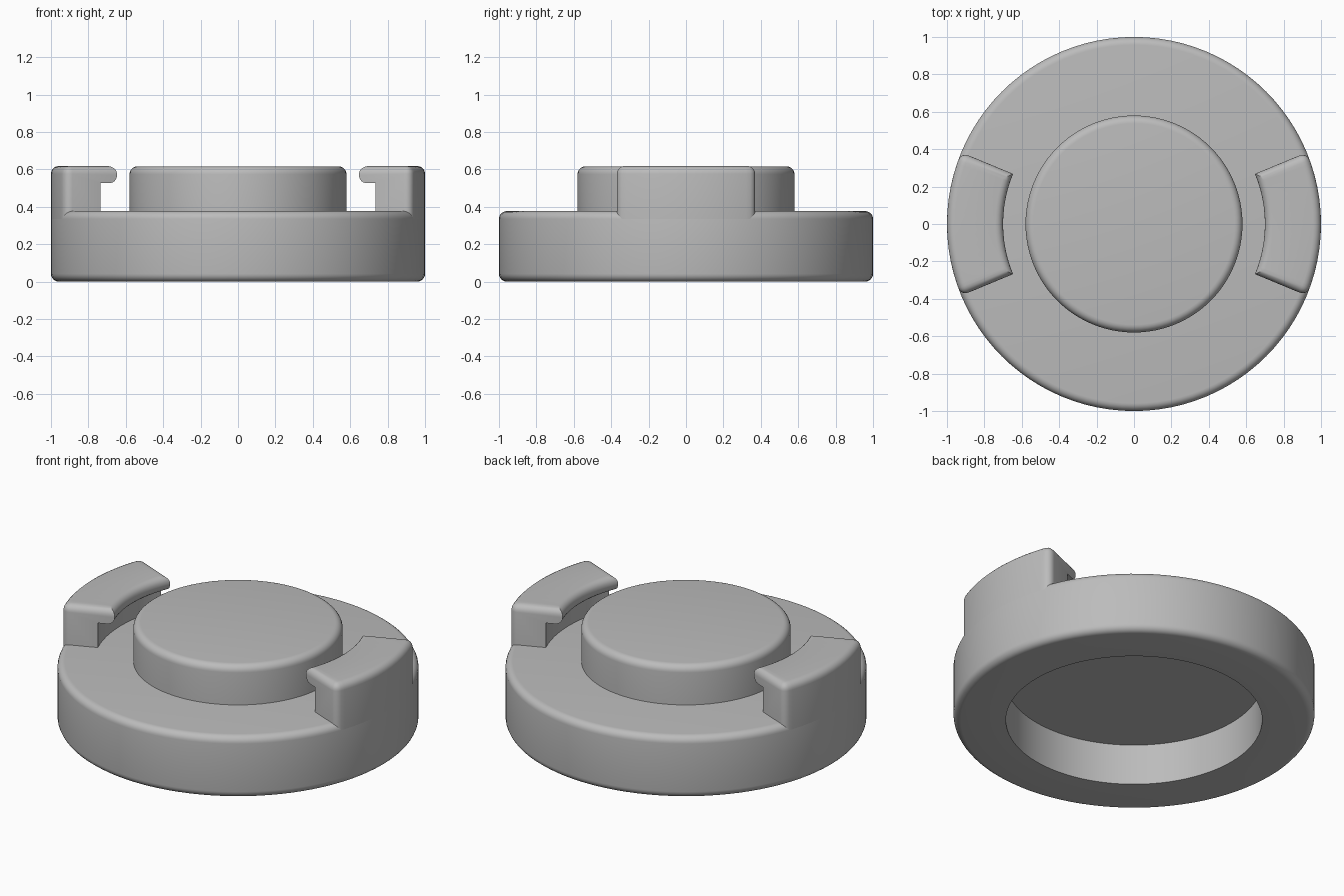
import bpy, bmesh
from math import pi, cos, sin
from mathutils import Vector, Matrix

cube = bpy.data.objects.get("Cube")
if cube:
    bpy.data.objects.remove(cube)

SEGMENTS = 96
ROUND = 0.042

grey = bpy.data.materials.new("satin grey")
grey.use_nodes = True
colour = (0.5, 0.5, 0.5, 1)
grey.diffuse_color = colour
grey.node_tree.nodes["Principled BSDF"].inputs["Base Color"].default_value = colour


def finish(bm, name):
    """Turn the bmesh into a smooth-shaded object."""
    bmesh.ops.recalc_face_normals(bm, faces=bm.faces)
    mesh = bpy.data.meshes.new(name)
    bm.to_mesh(mesh)
    bm.free()
    mesh.materials.append(grey)
    obj = bpy.data.objects.new(name, mesh)
    bpy.context.collection.objects.link(obj)
    bpy.ops.object.select_all(action="DESELECT")
    obj.select_set(True)
    bpy.context.view_layer.objects.active = obj
    bpy.ops.object.shade_smooth_by_angle(angle=pi / 6)
    return obj


def arc(r, z, start, steps=6):
    """Quarter round in the profile plane, about centre (r, z)."""
    angles = [start + pi / 2 * i / steps for i in range(steps + 1)]
    return [(r + ROUND * cos(a), z + ROUND * sin(a)) for a in angles]


def lathe(name, profile):
    bm = bmesh.new()
    verts = [bm.verts.new((r, 0, z)) for r, z in profile]
    edges = [bm.edges.new(pair) for pair in zip(verts, verts[1:])]
    bmesh.ops.spin(bm, geom=verts + edges, cent=(0, 0, 0), axis=(0, 0, 1),
                   angle=2 * pi, steps=SEGMENTS, use_duplicate=False)
    bmesh.ops.remove_doubles(bm, verts=bm.verts, dist=0.0001)
    return finish(bm, name)


# Round base with a blind recess underneath
BASE_TOP = 0.377
lathe("base", [(0, 0.25), (0.71, 0.25), (0.71, 0)]
      + arc(1 - ROUND, ROUND, -pi / 2)
      + arc(1 - ROUND, BASE_TOP - ROUND, 0) + [(0, BASE_TOP)])

# Raised central boss
KNOB_TOP = 0.616
lathe("central_boss", [(0.58, BASE_TOP - 0.03)]
      + arc(0.58 - ROUND, KNOB_TOP - ROUND, 0) + [(0, KNOB_TOP)])


# Hooked clips on either side, swept from an overhanging section
def clip(name, turn):
    top, lip_r, half = 0.618, 0.70, pi / 8
    section = [(1, BASE_TOP - ROUND), (1, top), (lip_r, top),
               (lip_r, 0.527), (0.795, 0.527), (0.795, BASE_TOP - ROUND)]
    bm = bmesh.new()
    verts = [bm.verts.new((r, 0, z)) for r, z in section]
    bmesh.ops.rotate(bm, verts=verts, cent=(0, 0, 0),
                     matrix=Matrix.Rotation(-half, 3, "Z"))
    first = bm.faces.new(verts)
    swept = bmesh.ops.spin(bm, geom=[first], cent=(0, 0, 0), axis=(0, 0, 1),
                           angle=2 * half, steps=SEGMENTS // 8,
                           use_duplicate=False)
    end = [g for g in swept["geom_last"] if isinstance(g, bmesh.types.BMFace)]
    if first.is_valid and not any(len(f.verts) == 6 and f not in end for f in bm.faces):
        first = bm.faces.new(verts)
    bmesh.ops.remove_doubles(bm, verts=bm.verts, dist=0.0001)
    bmesh.ops.recalc_face_normals(bm, faces=bm.faces)

    # Round the top rim, the outer corners and the nose of the hook
    def rounded(e):
        if e.calc_face_angle(0) < 0.5:
            return False
        a, b = (v.co for v in e.verts)
        radii = [Vector((p.x, p.y)).length for p in (a, b)]
        on_top = min(a.z, b.z) > top - 0.001
        outer = min(radii) > 0.999 and max(a.z, b.z) > top - 0.001
        nose = max(radii) < lip_r + 0.001 and abs(a.z - b.z) < 0.001
        return on_top or outer or nose

    bmesh.ops.bevel(bm, geom=[e for e in bm.edges if rounded(e)], offset=ROUND,
                    offset_type="OFFSET", segments=5, profile=0.5,
                    affect="EDGES", clamp_overlap=True)
    bmesh.ops.rotate(bm, verts=bm.verts, cent=(0, 0, 0),
                     matrix=Matrix.Rotation(turn, 3, "Z"))
    return finish(bm, name)


clip("left_clip", 0)
clip("right_clip", pi)
